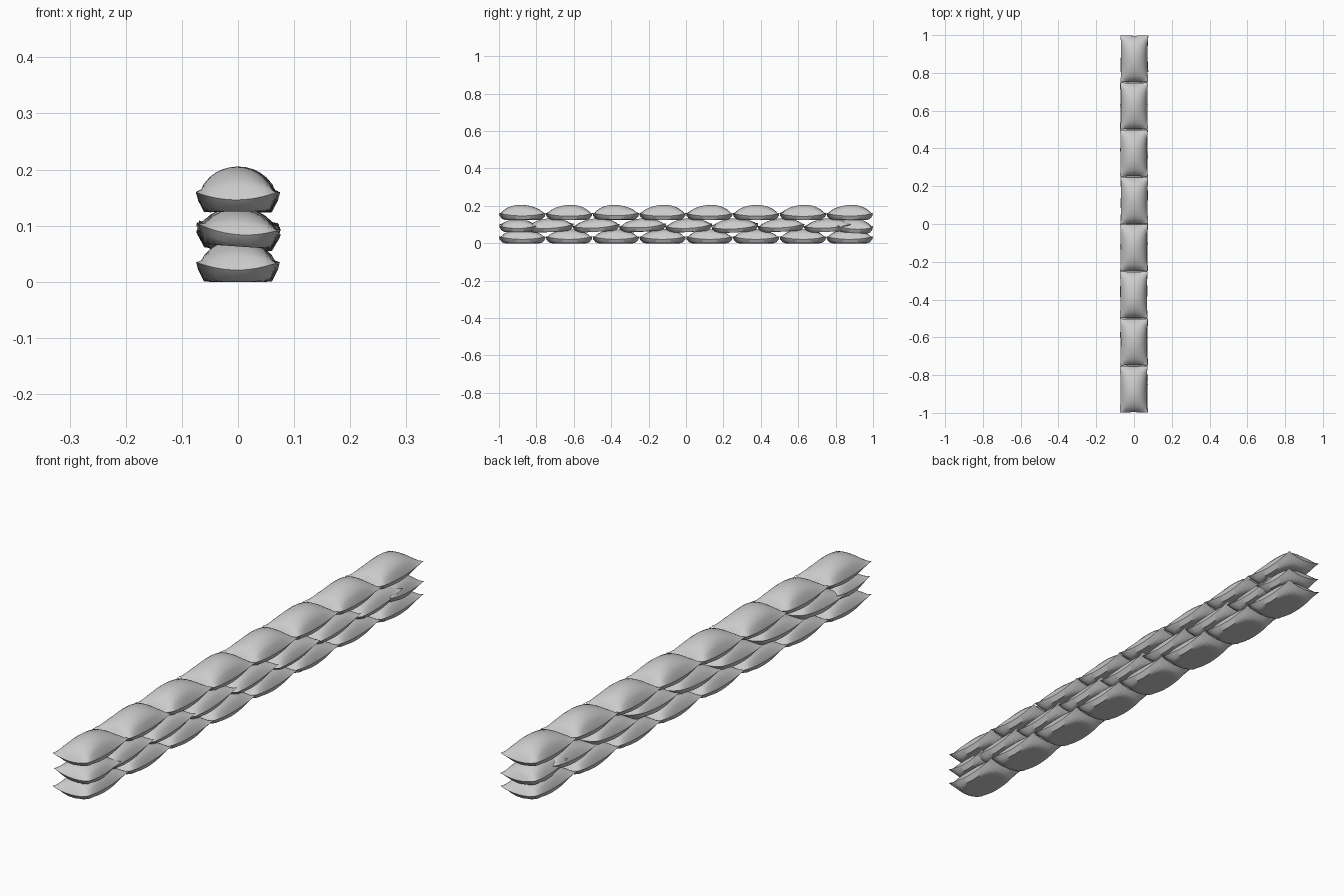
import bpy, bmesh, random
from math import radians
from mathutils import Matrix

random.seed(4)
cube = bpy.data.objects.get("Cube")
if cube:
    bpy.data.objects.remove(cube, do_unlink=True)

# Sackcloth material
cloth = bpy.data.materials.new("pale_grey_cloth")
cloth.use_nodes = True
grey = (0.6, 0.6, 0.6, 1)
cloth.diffuse_color = grey
cloth.node_tree.nodes["Principled BSDF"].inputs["Base Color"].default_value = grey


def make_bag(name, y, z, length, tilt=0, roll=0, dome=0.055, width=0.146):
    """A domed pillow with a flat belly; its belly rests at height z."""
    bm = bmesh.new()
    lean = random.uniform(-0.15, 0.15)
    for side in (1, -1):
        part = bmesh.ops.create_grid(bm, x_segments=12, y_segments=16, size=1)
        for v in part["verts"]:
            u, w = v.co.x, v.co.y
            # seam line rises towards the pinched corners
            seam = 0.021 + 0.014 * (u * w) ** 2
            fill = max(0, (1 - u * u) * (1 - w * w))
            if side > 0:
                height = seam + dome * fill ** 0.62 * (1 + lean * w * (1 - w * w))
            else:
                height = max(0, seam - 0.05 * fill ** 0.75)
            # edges draw in slightly between the corners
            pull_x = 1 - 0.05 * (1 - w * w) * abs(u) ** 3
            pull_y = 1 - 0.02 * (1 - u * u) * abs(w) ** 3
            v.co = (u * pull_x * width / 2, w * pull_y * length / 2, height)
        if side < 0:
            bmesh.ops.reverse_faces(
                bm, faces=list({f for v in part["verts"] for f in v.link_faces}))
    bmesh.ops.remove_doubles(bm, verts=bm.verts[:], dist=0.0002)
    bm.transform(Matrix.Rotation(radians(tilt), 4, "X")
                 @ Matrix.Rotation(radians(roll), 4, "Y"))
    mesh = bpy.data.meshes.new(name)
    bm.to_mesh(mesh)
    bm.free()
    mesh.materials.append(cloth)
    bag = bpy.data.objects.new(name, mesh)
    bpy.context.collection.objects.link(bag)
    bag.location = (random.uniform(-0.002, 0.002), y, z)
    bpy.ops.object.select_all(action="DESELECT")
    bag.select_set(True)
    bpy.context.view_layer.objects.active = bag
    bpy.ops.object.shade_smooth_by_angle(angle=radians(40))


# Bottom and top courses: eight bags laid end to end
for i in range(8):
    y = -0.875 + 0.25 * i
    make_bag(f"bottom_bag_{i + 1}", y, 0, 0.248, dome=0.054)
    make_bag(f"top_bag_{i + 1}", y, 0.125, 0.248, roll=random.uniform(-2, 2), dome=0.059)

# Middle course: staggered, slightly tilted bags with short ones at the ends
make_bag("middle_end_bag_front", -0.9, 0.063, 0.195, roll=4, dome=0.045)
for i in range(7):
    make_bag(f"middle_bag_{i + 1}", -0.725 + 0.247 * i, 0.062, 0.25,
             tilt=3, roll=random.uniform(-1, 5), dome=0.05)
make_bag("middle_end_bag_back", 0.9, 0.058, 0.195, tilt=-3, roll=3, dome=0.052)
